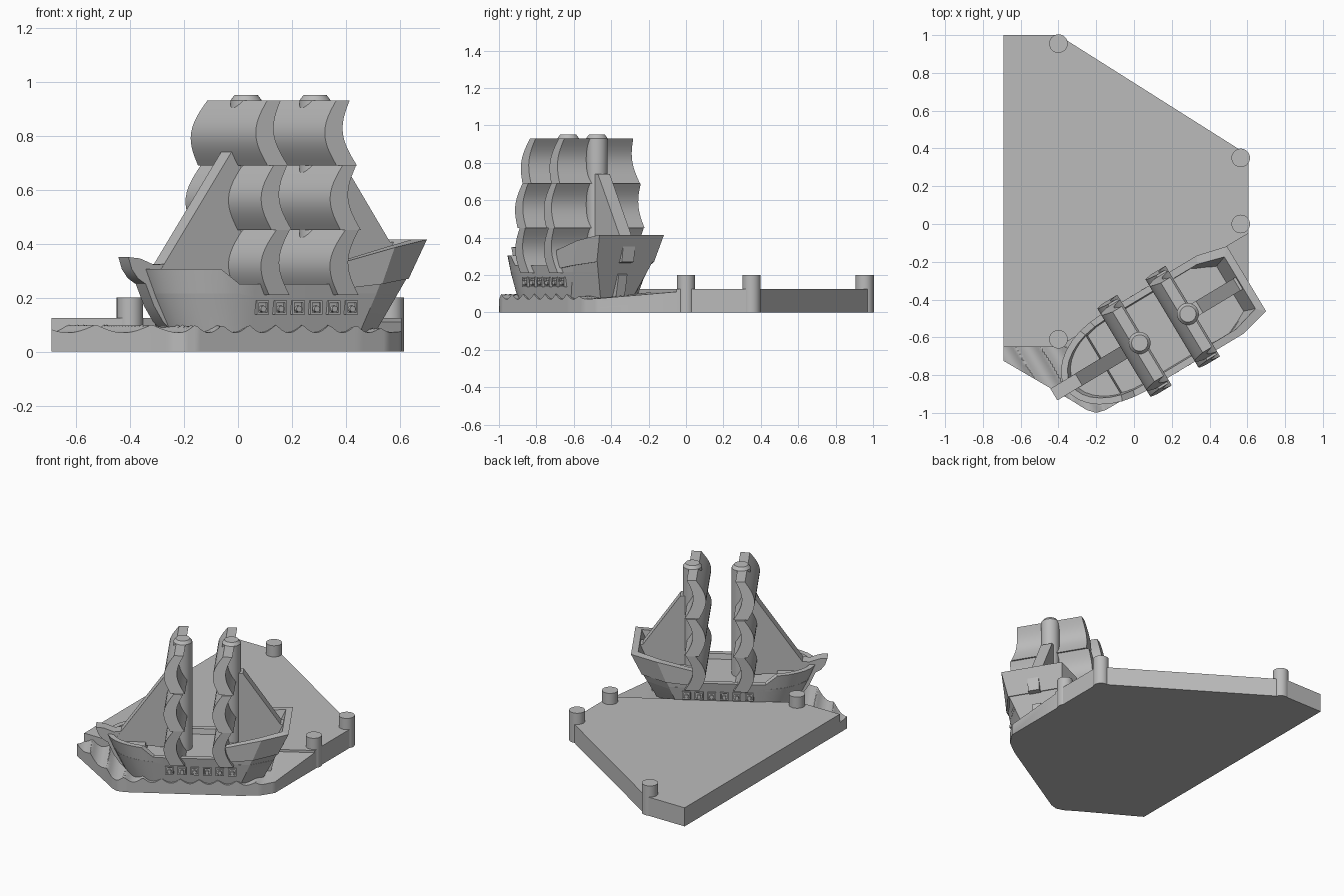
import bpy, bmesh, math
from math import sin, cos, pi

if "Cube" in bpy.data.objects:
    bpy.data.objects.remove(bpy.data.objects["Cube"])

mat = bpy.data.materials.new("light grey")
mat.diffuse_color = (0.5, 0.5, 0.5, 1)
mat.use_nodes = True
mat.node_tree.nodes["Principled BSDF"].inputs["Base Color"].default_value = mat.diffuse_color
ANG = math.radians(31)


def W(s, d, z):
    """Ship space (s towards stern, d sideways) to world; origin at the front mast."""
    return (0.03 + s * cos(ANG) - d * sin(ANG), -0.63 + s * sin(ANG) + d * cos(ANG), z)


def loft(name, loops, smooth=None, closed=False):
    """Skin a row of equal-length closed loops and cap the ends."""
    bm = bmesh.new()
    vs = [[bm.verts.new(p) for p in lp] for lp in loops]
    n = len(loops[0])
    for a, b in list(zip(vs, vs[1:])) + ([(vs[-1], vs[0])] if closed else []):
        for i in range(n):
            j = (i + 1) % n
            bm.faces.new((a[i], a[j], b[j], b[i]))
    if not closed:
        bm.faces.new(vs[0])
        bm.faces.new(vs[-1])
    bmesh.ops.recalc_face_normals(bm, faces=bm.faces)
    me = bpy.data.meshes.new(name)
    bm.to_mesh(me)
    bm.free()
    me.materials.append(mat)
    if smooth:
        me.shade_smooth()
        me.set_sharp_from_angle(angle=math.radians(smooth))
    ob = bpy.data.objects.new(name, me)
    bpy.context.collection.objects.link(ob)
    return ob


def slab(name, profile, half, smooth=None):
    """Side profile (s, z) given a width across the ship."""
    return loft(name, [[W(s, d, z) for s, z in profile] for d in (-half, half)], smooth)


def column(name, x, y, rings, n=32):
    return loft(name, [[(x + r * cos(2 * pi * i / n), y + r * sin(2 * pi * i / n), z)
                        for i in range(n)] for r, z in rings], 30)


# Harbour platform and its corner posts
quay = [(-.69, 1), (-.40, 1), (.605, .365), (.605, -.05), (-.40, -.65), (-.69, -.65)]
loft("quay", [[(x, y, z) for x, y in quay] for z in (0, .125)])
for x, y in [(-.40, .955), (.565, .35), (.565, 0), (-.40, -.61)]:
    column("quay_post", x, y, [(.049, 0), (.049, .2)])

# Wavy water with a rounded outer edge
edge = [(-.69, -.725), (-.33, -.935), (-.25, -.985), (-.2, -1), (-.15, -.985),
        (.45, -.63), (.55, -.555), (.605, -.47)]


def near(x):
    for (x0, y0), (x1, y1) in zip(edge, edge[1:]):
        if x <= x1 + 1e-6:
            return y0 + (y1 - y0) * (x - x0) / (x1 - x0)


def wave(x, y):
    s = (x - .03) * cos(ANG) + (y + .63) * sin(ANG)
    d = -(x - .03) * sin(ANG) + (y + .63) * cos(ANG)
    k = min(1, max(0, (s - .4) / .15))
    return (1 - k) * (.07 + .03 * (1 - abs(sin(pi * s / .115)))) + k * (.07 + .1 * (d + .2))


sections = []
for i in range(121):
    x = -.69 + 1.295 * i / 120
    y0, y1 = near(x), max(-.65, -.65 + (x + .4) * .597) + .012
    ys = [y0 + (y1 - y0) * j / 16 for j in range(17)]
    sections.append([(x, y, wave(x, y)) for y in ys] + [(x, y1, 0), (x, y0, 0)])
loft("water", sections, 35)


# Hull outline at any height: rounded bow, straight sides, tapered stern
def outline(z, inset=0):
    t = (z - .05) / .2
    s0, s1, w = -.34 - .1 * t, .49 + .09 * t - inset, .2 + .035 * min(t, 1) - inset
    s0 = max(s0, -.46) + inset
    half = [(-.1 - (-.1 - s0) * cos(pi * k / 16), w * sin(pi * k / 16)) for k in range(9)]
    half += [(.25, w), (.36 + .08 * t - inset / 2, w), (s1, min(.195, .09 + .075 * t) - inset)]
    return half + [(s, -d) for s, d in half[:0:-1]]


def at(i, z, inset=0):
    return W(*outline(z, inset)[i], z)


N = 23
loft("hull", [[at(i, z) for i in range(N)] for z in (.03, .08, .13, .18, .215)], 25)
stern, bow = [9, 10, 11, 12, 13, 14], [17, 18, 19, 20, 21, 22, 0, 1, 2, 3, 4, 5, 6]
loft("stern_deck", [[at(i, z, .02) for i in stern] for z in (.2, .28)])
loft("bow_deck", [[at(i, z, .02) for i in bow] for z in (.2, .26)])


# Bulwarks: low rail amidships, higher at the bow, flared band at the stern
def rail(name, path, lo, hi, out, thick, smooth=None):
    loft(name, [[at(i, lo(i), -out), at(i, hi(i), -out), at(i, hi(i), thick), at(i, lo(i), thick)]
                for i in path], smooth)


side = lambda i: min(i, N - i)
rail("bulwark", [14, 15, 16] + bow + [7, 8, 9], lambda i: .2,
     lambda i: .305 if side(i) <= 6 else .25, 0, .035, 25)
rail("stern_bulwark", stern, lambda i: {9: .23, 10: .25, 11: .27}[side(i)],
     lambda i: {9: .325, 10: .385, 11: .415}[side(i)], .006, .035)
rail("stern_quarter", stern, lambda i: .2, lambda i: .29, 0, .035)

# Curved stem and beak, rudder
slab("stem", [(-.53, .35), (-.48, .345), (-.42, .322), (-.36, .325), (-.28, .06), (-.32, .06),
              (-.38, .11), (-.42, .17), (-.455, .25), (-.49, .272), (-.515, .305)], .036, 25)
slab("rudder", [(.44, .04), (.53, .04), (.57, .2), (.5, .24)], .027)

# Masts with three billowing sails each
tiers = [(.93, .69, .215, .25), (.69, .45, .262, .28), (.45, .21, .28, .262)]
for m in (0, .298):
    x, y, _ = W(m, 0, 0)
    column("mast", x, y, [(.058, .19), (.058, .93), (.043, .95)])
    for top, bottom, wt, wb in tiers:
        prof = []
        for k in range(13):                       # back, going down
            t = k / 12
            prof.append((m + .02 + .01 * t - .045 * sin(pi * t), t))
        for k in range(13):                       # front, going up
            t = 1 - k / 12
            prof.append((m - .038 - .02 * t - .05 * sin(pi * t), t))
        loft("sail", [[W(s, g * (wt + (wb - wt) * t), top + (bottom - top) * t) for s, t in prof]
                      for g in (-1, 1)], 35)

# Thick triangular stay sails at the bow and stern
slab("bow_stay_sail", [(-.085, .74), (-.40, .29), (-.38, .25), (0, .22), (0, .74)], .037)
slab("stern_stay_sail", [(.30, .74), (.37, .74), (.60, .405), (.64, .405), (.62, .27),
                         (.30, .22)], .037)

# Six framed gun ports with cannons on each side
for g in (-1, 1):
    for k in range(6):
        s, z = -.066 + .077 * k, .163
        ring = lambda r, d: [W(s + a * r, g * d, z + b * r)
                             for a, b in ((-1, -1), (1, -1), (1, 1), (-1, 1))]
        loft("gun_port", [ring(.026, .2), ring(.026, .232), ring(.018, .232), ring(.018, .222)])
        loft("cannon", [[W(s + .012 * cos(pi * i / 6), g * d, z - .005 + .012 * sin(pi * i / 6))
                         for i in range(12)] for d in (.2, .236)], 35)
